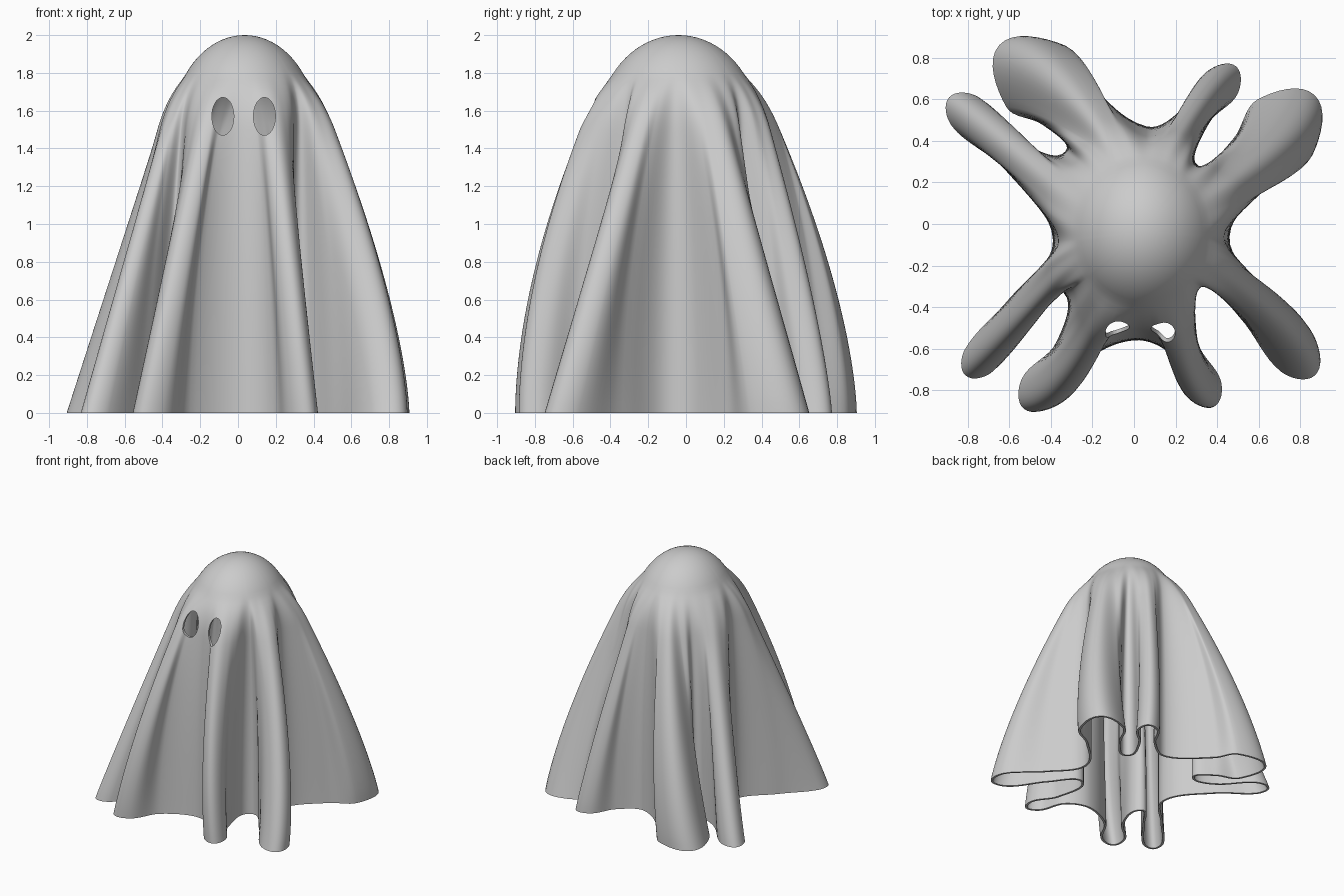
import bpy, bmesh
from math import sin, cos, pi, atan2, radians
from mathutils import Vector, Matrix

if "Cube" in bpy.data.objects:
    bpy.data.objects.remove(bpy.data.objects["Cube"])

CENTRE = Vector((0.035, -0.04))
DOME_RX, DOME_RY = 0.385, 0.43
DOME_Z, DOME_H = 1.5, 0.5
FOLD_TOP = 1.78
FRONT = Vector((0.0, -0.56))
VALLEY_FLARE = Vector((3.0, 3.0))
STEPS = 8

# One entry per fold, anticlockwise from the front:
# hem tip, half width at tip, half width at neck, flare in x and y, next valley
FOLDS = [
    ((0.385, -0.88), 0.085, 0.07, (1.0, 1.8), (0.31, -0.28)),
    ((0.87, -0.73), 0.110, 0.09, (1.5, 1.0), (0.46, -0.06)),
    ((0.87, 0.62), 0.185, 0.14, (1.5, 1.0), (0.31, 0.28)),
    ((0.49, 0.76), 0.090, 0.07, (1.0, 1.3), (0.06, 0.47)),
    ((-0.65, 0.86), 0.200, 0.15, (1.0, 1.6), (-0.33, 0.35)),
    ((-0.89, 0.61), 0.095, 0.08, (1.0, 1.1), (-0.39, -0.08)),
    ((-0.81, -0.73), 0.085, 0.08, (1.0, 1.1), (-0.34, -0.33)),
    ((-0.53, -0.89), 0.100, 0.08, (1.0, 1.8), tuple(FRONT)),
]


def angle_of(p):
    d = p - CENTRE
    return atan2(d.y, d.x)


def hem_controls():
    """Control points of the hem: (hem position, angle on the dome, flare)."""
    controls, start = [], FRONT
    for tip, wide, neck, flare, valley in FOLDS:
        tip, end, flare = Vector(tip), Vector(valley), Vector(flare)
        root = (start + end) / 2
        out = (tip - root).normalized()
        side = Vector((out.y, -out.x))
        waist = root.lerp(tip, 0.4)
        bulb = tip - out * wide * 1.1
        points = [start, waist + side * neck, bulb + side * wide, tip,
                  bulb - side * wide, waist - side * neck]
        neck_flare = VALLEY_FLARE.lerp(flare, 0.6)
        flares = [VALLEY_FLARE, neck_flare, flare, flare, flare, neck_flare]
        a, b = angle_of(start), angle_of(end)
        if b < a:
            b += 2 * pi
        for k, (p, f) in enumerate(zip(points, flares)):
            controls.append((p, a + (b - a) * k / len(points), f))
        start = end
    return controls


def smooth_ring(points):
    """Closed smooth curve through the points."""
    n, ring = len(points), []
    for i in range(n):
        p, q = points[i], points[(i + 1) % n]
        length = (q - p).length
        m0 = (q - points[i - 1]).normalized() * length
        m1 = (points[(i + 2) % n] - p).normalized() * length
        for s in range(STEPS):
            t = s / STEPS
            h = t * t * (3 - 2 * t)
            ring.append(p * (1 - h) + q * h
                        + m0 * t * (1 - t) ** 2 - m1 * t * t * (1 - t))
    return ring


def section(controls, z):
    """Cloth outline at height z, blended from round dome to folded hem."""
    up = max(0.0, (z - DOME_Z) / DOME_H)
    scale = (1 - up * up) ** 0.5
    rise = min(1.0, z / FOLD_TOP)
    points = []
    for hem, a, flare in controls:
        dome = CENTRE + Vector((cos(a) * DOME_RX, sin(a) * DOME_RY)) * scale
        points.append(Vector([h + (d - h) * rise ** f
                              for d, h, f in zip(dome, hem, flare)]))
    return smooth_ring(points)


# Cloth sheet, lofted from the crown down to the hem
controls = hem_controls()
heights = [DOME_Z + DOME_H * cos(pi / 2 * i / 20) for i in range(1, 21)]
heights += [DOME_Z * (1 - i / 32) for i in range(1, 33)]
bm = bmesh.new()
apex = bm.verts.new((CENTRE.x, CENTRE.y, DOME_Z + DOME_H))
rows = [[bm.verts.new((p.x, p.y, z)) for p in section(controls, z)]
        for z in heights]
count = len(rows[0])
for j in range(count):
    k = (j + 1) % count
    bm.faces.new((apex, rows[0][j], rows[0][k]))
    for upper, lower in zip(rows, rows[1:]):
        bm.faces.new((upper[j], lower[j], lower[k], upper[k]))
mesh = bpy.data.meshes.new("draped_sheet")
bm.to_mesh(mesh)
bm.free()
sheet = bpy.data.objects.new("draped_sheet", mesh)
bpy.context.collection.objects.link(sheet)

# Oval cutters for the two eye holes
bm = bmesh.new()
for side in (-1, 1):
    place = (Matrix.Translation((0.03 + side * 0.11, -0.55, 1.57))
             @ Matrix.Diagonal((0.058, 1, 0.1, 1))
             @ Matrix.Rotation(pi / 2, 4, "X"))
    bmesh.ops.create_cone(bm, cap_ends=True, segments=32, radius1=1,
                          radius2=1, depth=0.4, matrix=place)
bmesh.ops.recalc_face_normals(bm, faces=bm.faces)
cut_mesh = bpy.data.meshes.new("eye_cutter")
bm.to_mesh(cut_mesh)
bm.free()
cutter = bpy.data.objects.new("eye_cutter", cut_mesh)
cutter.hide_render = True
bpy.context.collection.objects.link(cutter)

# Cloth thickness and eye holes
shell = sheet.modifiers.new("thickness", "SOLIDIFY")
shell.thickness = 0.018
shell.offset = -1
holes = sheet.modifiers.new("eye_holes", "BOOLEAN")
holes.operation = "DIFFERENCE"
holes.solver = "EXACT"
holes.object = cutter
graph = bpy.context.evaluated_depsgraph_get()
final = bpy.data.meshes.new_from_object(sheet.evaluated_get(graph))
sheet.modifiers.clear()
sheet.data = final
bpy.data.objects.remove(cutter)
for v in final.vertices:
    v.co.z = max(0.0, v.co.z)

# Plain grey cloth
cloth = bpy.data.materials.new("grey_cloth")
cloth.use_nodes = True
grey = (0.6, 0.6, 0.6, 1)
cloth.diffuse_color = grey
cloth.node_tree.nodes["Principled BSDF"].inputs["Base Color"].default_value = grey
final.materials.clear()
final.materials.append(cloth)

bpy.ops.object.select_all(action="DESELECT")
sheet.select_set(True)
bpy.context.view_layer.objects.active = sheet
bpy.ops.object.shade_smooth_by_angle(angle=radians(45))
